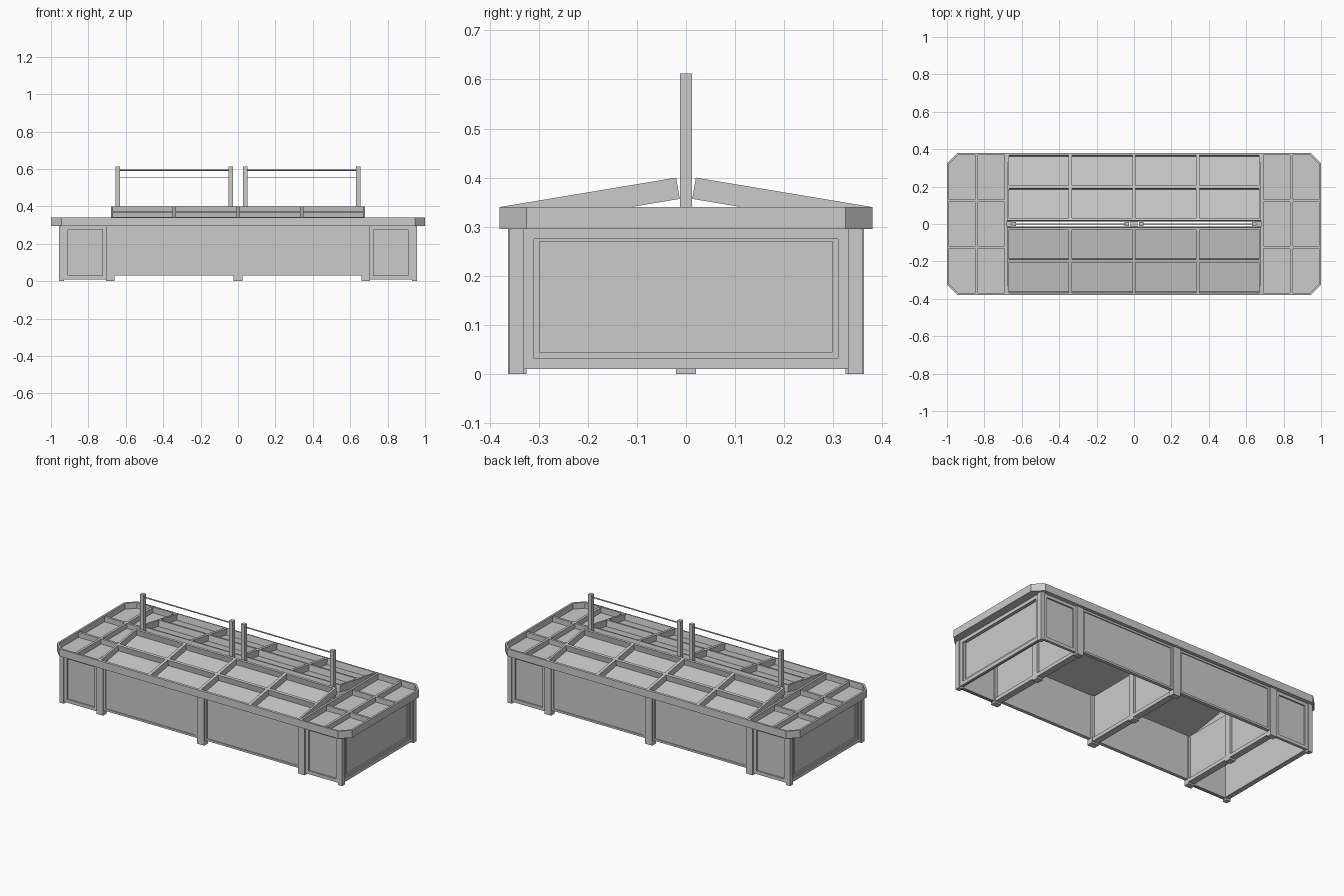
import bpy, bmesh, math
from mathutils import Matrix, Vector

cube = bpy.data.objects.get("Cube")
if cube:
    bpy.data.objects.remove(cube, do_unlink=True)

grey = bpy.data.materials.new("plain grey")
grey.use_nodes = True
grey.diffuse_color = (0.6, 0.6, 0.6, 1)
grey.node_tree.nodes["Principled BSDF"].inputs["Base Color"].default_value = (0.6, 0.6, 0.6, 1)

SIDES = (-1, 1)


def finish(bm, name, matrix=None):
    bmesh.ops.recalc_face_normals(bm, faces=bm.faces)
    mesh = bpy.data.meshes.new(name)
    bm.to_mesh(mesh)
    bm.free()
    mesh.materials.append(grey)
    obj = bpy.data.objects.new(name, mesh)
    if matrix:
        obj.matrix_world = matrix
    bpy.context.collection.objects.link(obj)
    return obj


def box(bm, x, y, z):
    """Box from (low, high) pairs; order of each pair is free."""
    spans = [sorted(s) for s in (x, y, z)]
    mid = Vector([(a + b) / 2 for a, b in spans])
    size = [b - a for a, b in spans] + [1]
    bmesh.ops.create_cube(bm, size=1, matrix=Matrix.Translation(mid) @ Matrix.Diagonal(size))


def outline(inset):
    """Rectangle with cut corners, moved in by inset."""
    w, d, c = 1 - inset, 0.38 - inset, 0.055 - inset * 0.6
    pts = []
    for sx, sy in ((1, 1), (-1, 1), (-1, -1), (1, -1)):
        pair = [(sx * w, sy * (d - c)), (sx * (w - c), sy * d)]
        pts += pair if sx * sy > 0 else pair[::-1]
    return pts


# Rim around the top
bm = bmesh.new()
rings = [[bm.verts.new((x, y, z)) for x, y in outline(i)]
         for i, z in ((0, 0.295), (0, 0.34), (0.012, 0.34), (0.012, 0.295))]
for a, b in zip(rings, rings[1:] + rings[:1]):
    n = len(a)
    for k in range(n):
        bm.faces.new((a[k], a[(k + 1) % n], b[(k + 1) % n], b[k]))
finish(bm, "top_rim")

# Flat end trays: floor with cut outer corners, and dividers
for s in SIDES:
    side = "left" if s > 0 else "right"
    bm = bmesh.new()
    pts = [(x, y) for x, y in outline(0.006) if x * s > 0]
    pts += [(0.675 * s, 0.37), (0.675 * s, -0.37)]
    pts.sort(key=lambda p: math.atan2(p[1], p[0] - 0.84 * s))
    base = bm.faces.new([bm.verts.new((x, y, 0.296)) for x, y in pts])
    ext = bmesh.ops.extrude_face_region(bm, geom=[base])
    bmesh.ops.translate(bm, vec=(0, 0, 0.008),
                        verts=[v for v in ext["geom"] if isinstance(v, bmesh.types.BMVert)])
    finish(bm, side + "_end_tray_floor")
    bm = bmesh.new()
    box(bm, (0.68 * s, 0.692 * s), (-0.375, 0.375), (0.297, 0.34))
    box(bm, (0.835 * s, 0.85 * s), (-0.37, 0.37), (0.3, 0.335))
    for y in (-0.125, 0.125):
        box(bm, (0.685 * s, 0.99 * s), (y - 0.007, y + 0.007), (0.3, 0.335))
    finish(bm, side + "_end_tray_dividers")

# Sloped trays, one leaning to the front and one to the back
LENGTH, DEPTH = 0.365, 0.044
for turn, name in ((0, "front"), (math.pi, "back")):
    place = (Matrix.Rotation(turn, 4, 'Z') @ Matrix.Translation((0, -0.38, 0.34))
             @ Matrix.Rotation(math.atan2(0.06, 0.36), 4, 'X'))
    bm = bmesh.new()
    box(bm, (-0.68, 0.68), (0, LENGTH), (-DEPTH, -DEPTH + 0.007))
    finish(bm, name + "_tray_floor", place)
    bm = bmesh.new()
    for y0, y1 in ((0, 0.012), (0.176, 0.192), (LENGTH - 0.012, LENGTH)):
        box(bm, (-0.68, 0.68), (y0, y1), (-DEPTH, 0))
    for x, w in ((-0.674, 0.006), (-0.34, 0.009), (0, 0.009), (0.34, 0.009), (0.674, 0.006)):
        box(bm, (x - w, x + w), (0, LENGTH), (-DEPTH, 0))
    finish(bm, name + "_tray_dividers", place)


def frame(bm, axis, at, thick, u, z, width):
    """Rectangular moulding; axis is the direction it faces."""
    bars = [(u, (z[0], z[0] + width)), (u, (z[1] - width, z[1])),
            ((u[0], u[0] + width), (z[0] + width, z[1] - width)),
            ((u[1] - width, u[1]), (z[0] + width, z[1] - width))]
    for uu, zz in bars:
        if axis == 'y':
            box(bm, uu, (at, at + thick), zz)
        else:
            box(bm, (at, at + thick), uu, zz)


# Long sides: posts, centre panels and end section panels
for s, name in ((-1, "front"), (1, "back")):
    panels, mould, posts = bmesh.new(), bmesh.new(), bmesh.new()
    box(posts, (-0.025, 0.025), (0.325 * s, 0.363 * s), (0, 0.297))
    for e in SIDES:
        box(posts, (0.66 * e, 0.705 * e), (0.33 * s, 0.363 * s), (0, 0.297))
        box(posts, (0.93 * e, 0.957 * e), (0.33 * s, 0.36 * s), (0, 0.297))
        box(panels, (0.02 * e, 0.665 * e), (0.335 * s, 0.35 * s), (0.03, 0.3))
        box(panels, (0.7 * e, 0.935 * e), (0.335 * s, 0.345 * s), (0.012, 0.297))
        frame(mould, 'y', 0.35 * s, 0.006 * s, sorted((0.025 * e, 0.66 * e)), (0.03, 0.297), 0.012)
        frame(mould, 'y', 0.345 * s, 0.009 * s, sorted((0.705 * e, 0.93 * e)), (0.01, 0.297), 0.02)
    finish(posts, name + "_posts")
    finish(panels, name + "_panels")
    finish(mould, name + "_panel_frames")

# Short ends: recessed panel in a stepped frame
for s in SIDES:
    side = "left" if s > 0 else "right"
    bm = bmesh.new()
    box(bm, (0.925 * s, 0.936 * s), (-0.335, 0.335), (0.015, 0.297))
    finish(bm, side + "_end_panel")
    bm = bmesh.new()
    frame(bm, 'x', 0.936 * s, 0.014 * s, (-0.332, 0.332), (0.01, 0.297), 0.022)
    frame(bm, 'x', 0.936 * s, 0.007 * s, (-0.318, 0.318), (0.025, 0.29), 0.02)
    finish(bm, side + "_end_frame")

# Inner partitions with bottom rail and middle stile
for x, name in ((-0.68, "right"), (0, "middle"), (0.68, "left")):
    bm = bmesh.new()
    box(bm, (x - 0.006, x + 0.006), (-0.335, 0.335), (0.02, 0.297))
    box(bm, (x - 0.02, x + 0.02), (-0.335, 0.335), (0.01, 0.032))
    box(bm, (x - 0.02, x + 0.02), (-0.02, 0.02), (0, 0.297))
    finish(bm, name + "_partition")

# Upright posts and the rails strung between them
for s in SIDES:
    side = "left" if s > 0 else "right"
    bm = bmesh.new()
    for x in (0.04, 0.642):
        box(bm, (s * (x - 0.012), s * (x + 0.012)), (-0.012, 0.012), (0.297, 0.612))
    finish(bm, side + "_uprights")
    for z, r, part in ((0.594, 0.004, "_rail"), (0.553, 0.001, "_wire")):
        bm = bmesh.new()
        turn = Matrix.Translation((0.341 * s, 0, z)) @ Matrix.Rotation(math.pi / 2, 4, 'Y')
        bmesh.ops.create_cone(bm, cap_ends=True, segments=8, radius1=r, radius2=r,
                              depth=0.59, matrix=turn)
        finish(bm, side + part)
